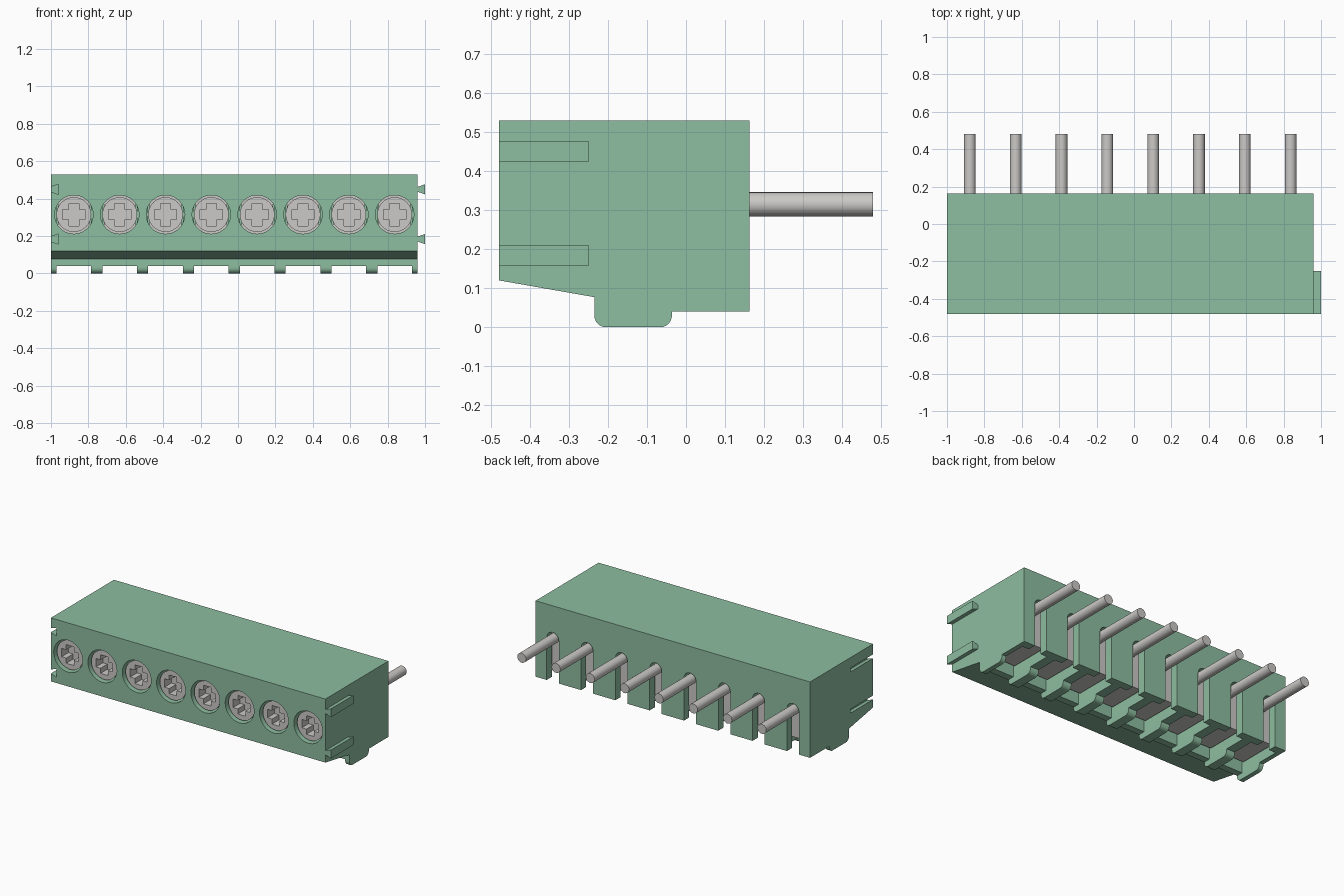
import bpy, bmesh, math

if "Cube" in bpy.data.objects:
    bpy.data.objects.remove(bpy.data.objects["Cube"])

PITCH = 0.245
CENTRES = [-1 + PITCH * (i + 0.5) for i in range(8)]
AXIS_Z = 0.315


def material(name, color):
    m = bpy.data.materials.new(name)
    m.diffuse_color = color
    m.use_nodes = True
    m.node_tree.nodes["Principled BSDF"].inputs["Base Color"].default_value = m.diffuse_color
    return m


GREEN = material("green_plastic", (0.27, 0.51, 0.35, 1))
METAL = material("metal", (0.60, 0.59, 0.57, 1))


def arc(cx, cy, r, a0, a1, n):
    return [(cx + r * math.cos(math.radians(a0 + (a1 - a0) * i / n)),
             cy + r * math.sin(math.radians(a0 + (a1 - a0) * i / n))) for i in range(n + 1)]


def circle(cx, cz, r, n=40):
    return arc(cx, cz, r, 0, 360, n)[:-1]


def prisms(name, outlines, axis, mat=None):
    """Extrude each (points, start, end) outline along x or y into one object."""
    bm = bmesh.new()
    for pts, lo, hi in outlines:
        place = (lambda a, b, t: (t, a, b)) if axis == "x" else (lambda a, b, t: (a, t, b))
        v0 = [bm.verts.new(place(a, b, lo)) for a, b in pts]
        v1 = [bm.verts.new(place(a, b, hi)) for a, b in pts]
        bm.faces.new(v0)
        bm.faces.new(v1[::-1])
        for i in range(len(pts)):
            j = (i + 1) % len(pts)
            bm.faces.new((v0[i], v0[j], v1[j], v1[i]))
    bmesh.ops.recalc_face_normals(bm, faces=bm.faces)
    me = bpy.data.meshes.new(name)
    bm.to_mesh(me)
    bm.free()
    ob = bpy.data.objects.new(name, me)
    bpy.context.collection.objects.link(ob)
    if mat:
        me.materials.append(mat)
    return ob


def select(ob):
    bpy.ops.object.select_all(action="DESELECT")
    ob.select_set(True)
    bpy.context.view_layer.objects.active = ob


def cut(ob, cutter):
    cutter.hide_render = True
    mod = ob.modifiers.new("cut", "BOOLEAN")
    mod.operation, mod.solver, mod.object = "DIFFERENCE", "EXACT", cutter
    select(ob)
    bpy.ops.object.modifier_apply(modifier=mod.name)
    bpy.data.objects.remove(cutter)


def smooth(ob):
    select(ob)
    bpy.ops.object.shade_smooth_by_angle(angle=math.radians(30))


# Housing: side profile with a rounded foot, extruded along x
profile = [(-0.48, 0.12), (-0.48, 0.53), (0.163, 0.53), (0.163, 0.04), (-0.036, 0.04)]
profile += arc(-0.066, 0.03, 0.03, 0, -90, 6)
profile += arc(-0.205, 0.03, 0.03, -90, -180, 6) + [(-0.235, 0.077)]
housing = prisms("housing", [(profile, -1, 0.96)], "x", GREEN)

# Terminal chambers, open underneath and between the feet
chamber = [(-0.26, -0.02), (-0.26, 0.04), (-0.19, 0.04), (-0.19, 0.45), (0.11, 0.45), (0.11, -0.02)]
cut(housing, prisms("chamber_cutter", [(chamber, x - 0.0925, x + 0.0925) for x in CENTRES], "x"))

# Round-topped pin slots in the back wall
cut(housing, prisms("slot_cutter", [
    ([(x - 0.043, 0.02), (x + 0.043, 0.02)] + arc(x, AXIS_Z, 0.043, 0, 180, 12), 0.09, 0.2)
    for x in CENTRES], "y"))

# Screw holes in the front
cut(housing, prisms("hole_cutter", [(circle(x, AXIS_Z, 0.103), -0.5, -0.18) for x in CENTRES], "y"))


# Dovetail grooves on the left, matching ribs on the right
def dovetail(x, z, overlap):
    return [(x - overlap, z - 0.013), (x, z - 0.013), (x + 0.04, z - 0.027),
            (x + 0.04, z + 0.027), (x, z + 0.013), (x - overlap, z + 0.013)]


cut(housing, prisms("groove_cutter", [(dovetail(-1, z, 0.02), -0.5, -0.25) for z in (0.184, 0.45)], "y"))
smooth(housing)
prisms("dovetail_ribs", [(dovetail(0.96, z, 0.01), -0.48, -0.25) for z in (0.184, 0.45)], "y", GREEN)

# Screws with cross recesses
h, w = 0.06, 0.027
for i, x in enumerate(CENTRES):
    screw = prisms(f"screw_{i + 1}", [(circle(x, AXIS_Z, 0.093), -0.46, -0.15)], "y", METAL)
    cross = [(w, h), (w, w), (h, w), (h, -w), (w, -w), (w, -h),
             (-w, -h), (-w, -w), (-h, -w), (-h, w), (-w, w), (-w, h)]
    cut(screw, prisms("cross_cutter", [([(x + a, AXIS_Z + b) for a, b in cross], -0.5, -0.39)], "y"))
    smooth(screw)

    # Wire clamp inside the chamber and its solder pin
    prisms(f"clamp_{i + 1}", [([(x - 0.085, 0.1), (x + 0.085, 0.1), (x + 0.085, 0.44),
                               (x - 0.085, 0.44)], -0.17, 0.085)], "y", METAL)
    smooth(prisms(f"pin_{i + 1}", [(circle(x, AXIS_Z, 0.031, 24), 0.06, 0.48)], "y", METAL))
